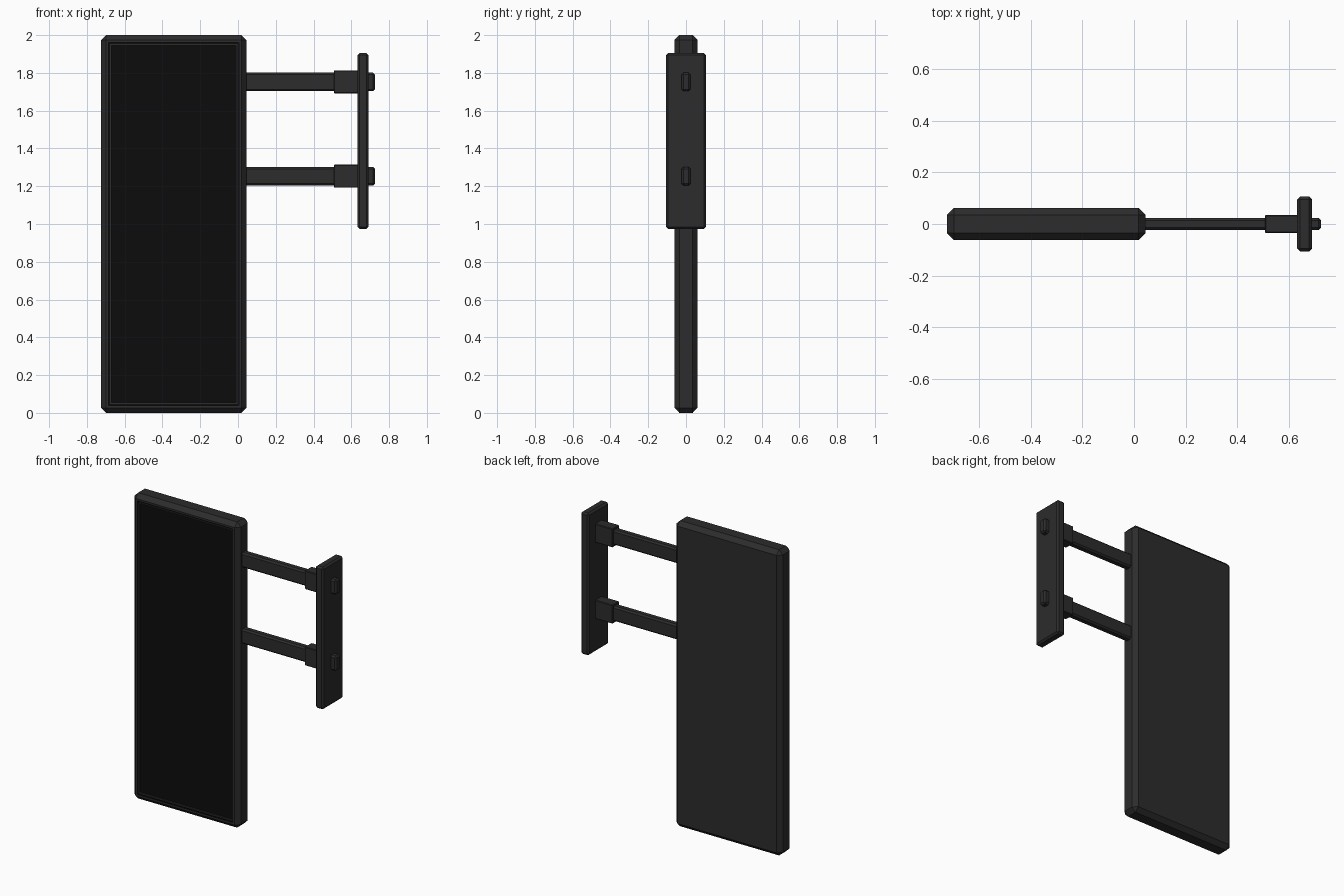
import bpy, bmesh

if "Cube" in bpy.data.objects:
    bpy.data.objects.remove(bpy.data.objects["Cube"])


def material(name, v):
    m = bpy.data.materials.new(name)
    m.diffuse_color = (v, v, v, 1)
    m.use_nodes = True
    m.node_tree.nodes["Principled BSDF"].inputs["Base Color"].default_value = m.diffuse_color
    return m


metal = material("dark_metal", 0.025)
black = material("black_screen", 0.0035)


def box(name, lo, hi, bevel, panel=False):
    bm = bmesh.new()
    bmesh.ops.create_cube(bm, size=1)
    for v in bm.verts:
        v.co = [(a + b) / 2 + c * (b - a) for a, b, c in zip(lo, hi, v.co)]
    bmesh.ops.bevel(bm, geom=bm.edges[:], offset=bevel, segments=1,
                    affect='EDGES', profile=0.5)
    bmesh.ops.recalc_face_normals(bm, faces=bm.faces[:])
    if panel:
        # stepped bezel: lip, dark groove, raised bead, recessed screen
        face = min(bm.faces, key=lambda f: f.calc_center_median().y)

        def step(width, depth, mat):
            r = bmesh.ops.inset_region(bm, faces=[face], thickness=width, depth=depth)
            for f in r['faces']:
                f.material_index = mat
        step(0.018, 0, 0)
        step(0.001, -0.008, 1)
        step(0.009, 0, 1)
        step(0.001, 0.006, 0)
        step(0.010, 0, 0)
        step(0.001, -0.008, 0)
        face.material_index = 1
    me = bpy.data.meshes.new(name)
    bm.to_mesh(me)
    bm.free()
    me.materials.append(metal)
    me.materials.append(black)
    ob = bpy.data.objects.new(name, me)
    bpy.context.collection.objects.link(ob)
    return ob


# display panel with screen on the front
box("sign_panel", (-0.725, -0.062, 0), (0.045, 0.062, 2), 0.027, True)

# wall plate
box("wall_plate", (0.632, -0.106, 0.974), (0.69, 0.106, 1.905), 0.011)

# two arms passing through sleeves and the wall plate
for label, z in (("upper", 1.752), ("lower", 1.253)):
    box(label + "_arm", (0.03, -0.024, z - 0.049), (0.725, 0.024, z + 0.049), 0.01)
    box(label + "_sleeve", (0.507, -0.035, z - 0.061), (0.645, 0.035, z + 0.061), 0.004)
